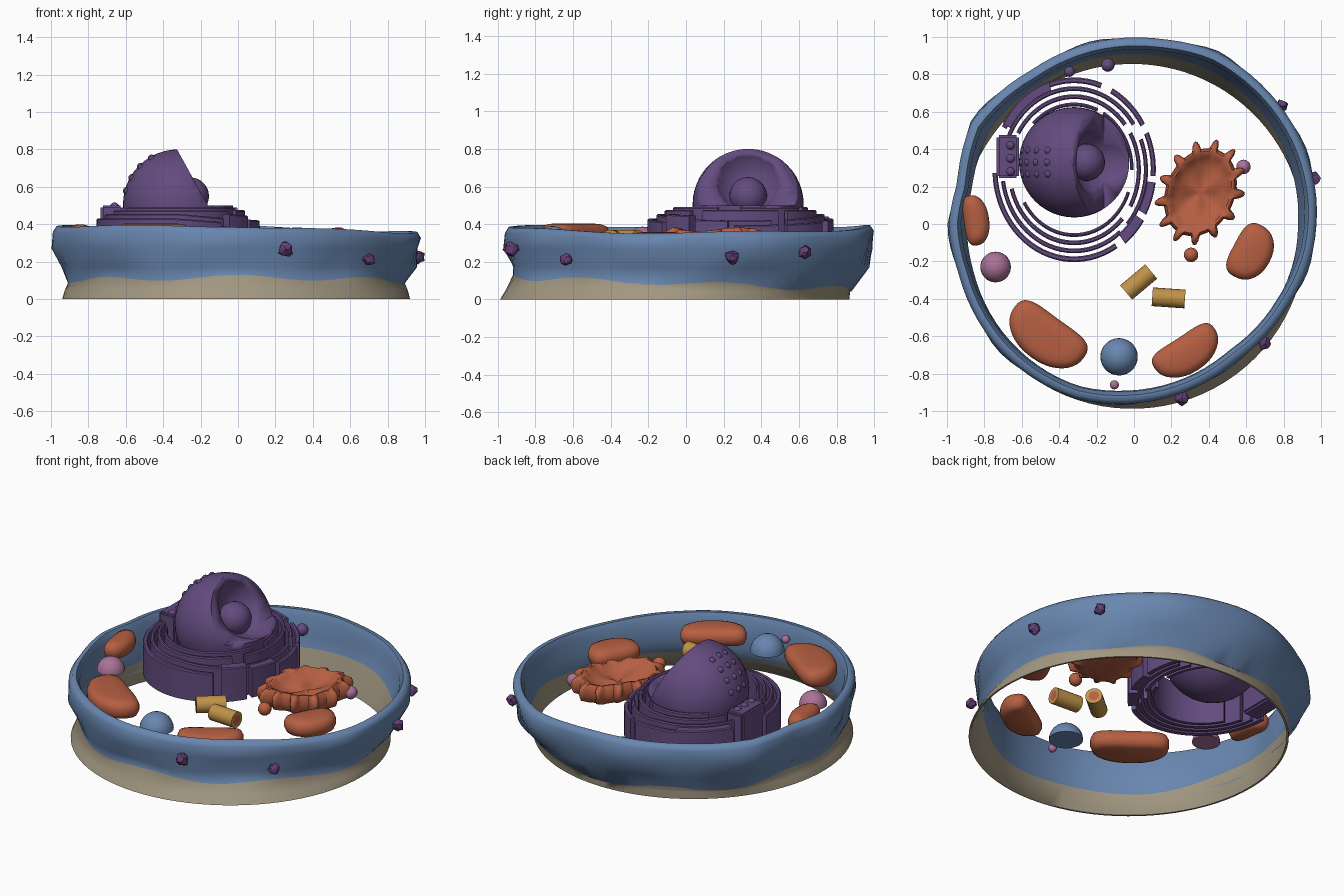
import bpy, bmesh, math, random
from mathutils import Vector, Matrix

if "Cube" in bpy.data.objects:
    bpy.data.objects.remove(bpy.data.objects["Cube"])
random.seed(4)

def mat(name, r, g, b):
    m = bpy.data.materials.new(name)
    m.diffuse_color = (r, g, b, 1)
    m.use_nodes = True
    m.node_tree.nodes["Principled BSDF"].inputs["Base Color"].default_value = m.diffuse_color
    return m

BLUE = mat("membrane blue", .14, .24, .43)
BEIGE = mat("base beige", .36, .31, .22)
PURPLE = mat("nucleus purple", .125, .07, .21)
ORANGE = mat("organelle orange", .47, .115, .055)
GOLD = mat("centriole gold", .53, .29, .065)
PINK = mat("vesicle pink", .40, .17, .31)
PLUM = mat("receptor plum", .13, .05, .18)

def finish(name, bm, *mats, angle=40):
    bmesh.ops.recalc_face_normals(bm, faces=bm.faces)
    me = bpy.data.meshes.new(name)
    bm.to_mesh(me)
    bm.free()
    ob = bpy.data.objects.new(name, me)
    bpy.context.collection.objects.link(ob)
    for m in mats:
        me.materials.append(m)
    bpy.ops.object.select_all(action='DESELECT')
    ob.select_set(True)
    bpy.context.view_layer.objects.active = ob
    bpy.ops.object.shade_smooth_by_angle(angle=math.radians(angle))
    return ob

def loft(rings, cap_start=False, cap_end=False, mat_rule=None):
    """Join equal-length closed rings of points with quads."""
    bm = bmesh.new()
    vs = [[bm.verts.new(p) for p in ring] for ring in rings]
    n = len(vs[0])
    for k in range(len(vs) - 1):
        for i in range(n):
            j = (i + 1) % n
            f = bm.faces.new((vs[k][i], vs[k][j], vs[k+1][j], vs[k+1][i]))
            if mat_rule:
                f.material_index = mat_rule(k)
    if cap_start:
        bm.faces.new(vs[0])
    if cap_end:
        bm.faces.new(vs[-1])
    return bm

def ball(name, loc, r, m, seg=20, half=False):
    bm = bmesh.new()
    bmesh.ops.create_uvsphere(bm, u_segments=seg, v_segments=seg // 2, radius=r)
    if half:  # keep the dome above its centre
        g = bm.verts[:] + bm.edges[:] + bm.faces[:]
        bmesh.ops.bisect_plane(bm, geom=g, plane_co=(0, 0, 0), plane_no=(0, 0, 1), clear_inner=True)
        bmesh.ops.holes_fill(bm, edges=[e for e in bm.edges if e.is_boundary])
    bmesh.ops.translate(bm, vec=loc, verts=bm.verts)
    return finish(name, bm, m)

# Cell membrane: wavy wall over a flared base ring, open below
KEY = [(-180, .99), (-164, .975), (-139, .985), (-109, .985), (-91, .96), (-70, .935), (-53, .915),
       (-27, .935), (-10, .965), (8, .985), (27, 1.0), (46, 1.01), (65, 1.02), (81, 1.0), (104, .995),
       (124, .99), (148, 1.025), (167, .97), (180, .99)]

def rim_radius(a):
    for (a0, r0), (a1, r1) in zip(KEY, KEY[1:]):
        if a0 <= a <= a1:
            return r0 + (r1 - r0) * (a - a0) / (a1 - a0)

N = 90
rings = [[] for _ in range(12)]
for i in range(N):
    deg = -180 + 360 * i / N
    t = math.radians(deg)
    c, s = math.cos(t), math.sin(t)
    rt = rim_radius(deg)
    rb = .928 - .01 * c - .06 * s
    neck = (rt + rb) / 2 - .055
    top = .39 - .035 * max(0, c) + .006 * math.sin(5 * t)
    zb = .085 - .03 * s + .014 * math.sin(7 * t)
    zin = .145 + .04 * s + .01 * math.sin(6 * t)
    w = .014 * math.sin(9 * t + 1)
    prof = [(rb, 0), (rb * .6 + neck * .4, .045), (neck, zb), (rt - .035 + w, .17), (rt - .005 - w, .27),
            (rt, top - .03), (rt - .02, top), (rt - .045, top), (rt - .065, top - .04),
            (rt - .07, zin + .07), (neck - .015 + .045 * max(0, s), zin), (rb - .012, 0)]
    for ring, (r, z) in zip(rings, prof):
        ring.append((r * c, r * s, z))
rings.append(rings[0])
bm = loft(rings, mat_rule=lambda k: 1 if k < 2 or k >= 10 else 0)
bmesh.ops.remove_doubles(bm, verts=bm.verts, dist=1e-5)
finish("cell_membrane", bm, BLUE, BEIGE, angle=60)

# Nucleus: sphere with a wedge and a shallow scoop cut out of its upper right side
nc = Vector((-.32, .33, .505))
nucleus = ball("nucleus", nc, .295, PURPLE, 48)
cut_profile = [(-.42, .97), (-.16, .5), (.3, .5), (.3, .97)]
wedge = finish("wedge_cutter", loft([[(x, y, z) for x, z in cut_profile] for y in (-.2, .9)], True, True), PURPLE)
scoop = ball("scoop_cutter", (-.135, .33, .67), .2, PURPLE, 40)
for cutter in (wedge, scoop):
    cutter.hide_render = True
    mod = nucleus.modifiers.new("cut", 'BOOLEAN')
    mod.object, mod.operation = cutter, 'DIFFERENCE'
    bpy.context.view_layer.objects.active = nucleus
    bpy.ops.object.modifier_apply(modifier=mod.name)
    bpy.data.objects.remove(cutter)
ball("nucleolus", (-.255, .33, .55), .1, PURPLE, 28)

# Nuclear pores in rows on the left of the nucleus
for dy in (-.065, 0, .065):
    for el in (15, 30, 45, 60):
        e = math.radians(el)
        d = Vector((-math.cos(e), dy / .29, math.sin(e))).normalized()
        ball("nuclear_pore", nc + d * .284, .022, PURPLE, 10)

# Endoplasmic reticulum: broken concentric walls, lower towards the right
def arc_wall(r0, r1, a0, a1, top, bottom=.235):
    b = .006
    n = max(4, int((a1 - a0) / 5))
    rs = []
    for i in range(n + 1):
        t = math.radians(a0 + (a1 - a0) * i / n)
        h = top - (.035 * max(0, math.cos(t)) if r0 > .37 else 0)
        sec = [(r0, bottom), (r1, bottom), (r1, h - b), (r1 - b, h), (r0 + b, h), (r0, h - b)]
        rs.append([(-.32 + r * math.cos(t), .29 + r * 1.13 * math.sin(t), z) for r, z in sec])
    finish("reticulum_wall", loft(rs, True, True), PURPLE, angle=35)

for r0, r1, top, arcs in [
        (.300, .318, .49, [(-150, -20), (0, 60), (66, 135)]),
        (.335, .357, .475, [(-165, -42), (-30, 30), (38, 150)]),
        (.373, .395, .455, [(-172, -50), (-42, 22), (34, 155)]),
        (.410, .437, .43, [(-178, -58), (-4, 24), (30, 62), (70, 152)])]:
    for a0, a1 in arcs:
        arc_wall(r0, r1, a0, a1, top)
arc_wall(.385, .445, -52, -33, .475)
arc_wall(.39, .44, -29, -8, .455)
arc_wall(.385, .44, 108, 150, .44)

# Reticulum block with ribosome knobs
bm = bmesh.new()
bmesh.ops.create_cube(bm, size=1, matrix=Matrix.Translation((-.675, .36, .37)) @ Matrix.Diagonal((.12, .23, .26, 1)))
bmesh.ops.bevel(bm, geom=bm.edges[:], offset=.012, segments=2, affect='EDGES')
finish("reticulum_block", bm, PURPLE)
for y in (.28, .35, .42):
    ball("ribosome", (-.66, y, .492), .025, PURPLE, 12)

# Golgi body: toothed, shallow dish
def golgi_ring(k, z, teeth):
    pts = []
    for i in range(156):
        t = 2 * math.pi * i / 156
        tooth = max(0, math.cos(13 * t + .5)) ** .8 * teeth
        x = (.19 * k + tooth) * math.cos(t)
        y = (.235 * k + tooth) * math.sin(t)
        pts.append((.355 + x + .18 * y, .17 + y, z + .01 * math.sin(3 * t)))
    return pts

finish("golgi_body", loft([golgi_ring(*p) for p in [
    (.6, .245, 0), (.85, .25, .015), (.98, .275, .04), (1, .32, .05), (.98, .355, .045), (.93, .372, .025),
    (.86, .37, .01), (.78, .345, 0), (.6, .325, 0), (.35, .312, 0), (.1, .308, 0)]],
    True, True), ORANGE, angle=50)

# Mitochondria: bent rounded pills
def mitochondrion(x, y, length, width, ang, z0, z1, bend):
    rs = []
    e = .04
    for inset, z in [(e, z0), (.3 * e, z0 + .3 * e), (0, z0 + e), (0, z1 - e), (.3 * e, z1 - .3 * e), (e, z1), (2 * e, z1 + .004)]:
        ring = []
        for i in range(40):
            t = 2 * math.pi * i / 40
            c, s = math.cos(t), math.sin(t)
            inset = min(inset, width * .42)
            u = (length / 2 - inset) * math.copysign(abs(c) ** .8, c)
            v = (width / 2 - inset) * math.copysign(abs(s) ** .8, s) + bend * (1 - 2 * (2 * u / length) ** 2)
            ca, sa = math.cos(math.radians(ang)), math.sin(math.radians(ang))
            ring.append((x + u * ca - v * sa, y + u * sa + v * ca, z))
        rs.append(ring)
    finish("mitochondrion", loft(rs, True, True), ORANGE, angle=50)

mitochondrion(.62, -.15, .31, .21, 62, .25, .355, -.012)
mitochondrion(.28, -.68, .385, .2, 33, .255, .36, -.018)
mitochondrion(-.465, -.595, .46, .25, -36, .29, .40, -.02)
mitochondrion(-.85, .02, .27, .135, 98, .29, .395, -.008)

# Centrioles: gold cylinders with an orange core showing at each end
for x, y, ang in [(.025, -.31, 40), (.185, -.395, -4)]:
    bm = bmesh.new()
    bmesh.ops.create_cone(bm, cap_ends=True, segments=20, radius1=.05, radius2=.05, depth=.175)
    ends = [f for f in bm.faces if abs(f.normal.z) > .9]
    bmesh.ops.inset_individual(bm, faces=ends, thickness=.02)
    for f in ends:
        f.material_index = 1
    m = Matrix.Translation((x, y, .32)) @ Matrix.Rotation(math.radians(ang), 4, 'Z') @ Matrix.Rotation(math.pi / 2, 4, 'Y')
    bmesh.ops.transform(bm, matrix=m, verts=bm.verts)
    finish("centriole", bm, GOLD, ORANGE)

# Domes and small vesicles
ball("vacuole", (-.08, -.71, .29), .1, BLUE, 28, half=True)
ball("lysosome", (-.74, -.23, .305), .082, PINK, 28, half=True)
for x, y, r, m in [(.585, .305, .04, PINK), (.305, -.165, .04, ORANGE), (-.105, -.86, .025, PINK),
                   (-.14, .85, .037, PURPLE), (-.345, .815, .029, PURPLE)]:
    ball("vesicle", (x, y, .31), r, m, 14)

# Knobbly receptors on the outer wall
for x, y, z, r in [(.255, -.93, .265, .037), (.7, -.64, .21, .031), (.962, .245, .225, .034), (.787, .632, .25, .032)]:
    bm = bmesh.new()
    bmesh.ops.create_icosphere(bm, subdivisions=2, radius=r)
    for v in bm.verts:
        v.co *= random.choice((.95, 1.0, 1.22))
    bmesh.ops.translate(bm, vec=(x, y, z), verts=bm.verts)
    finish("receptor", bm, PLUM, angle=20)
